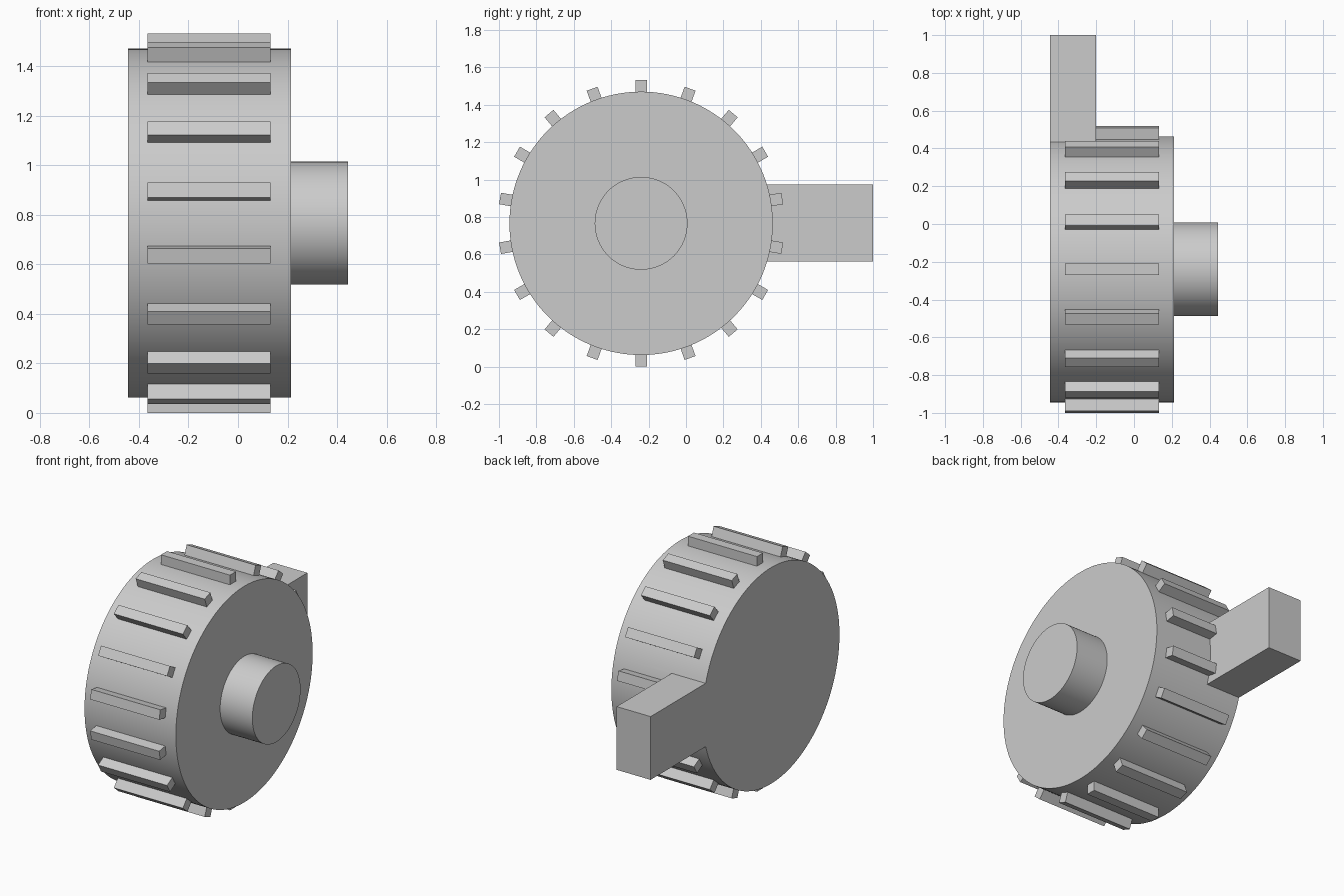
import bpy
import bmesh
import math
from mathutils import Matrix, Vector

cube = bpy.data.objects.get("Cube")
if cube:
    bpy.data.objects.remove(cube, do_unlink=True)

AXIS_Y, AXIS_Z = -0.24, 0.766      # wheel axis, running along x
DRUM_R, TOOTH_R = 0.704, 0.766
TEETH = 18

grey = bpy.data.materials.new("light grey")
grey.use_nodes = True
grey.diffuse_color = (0.6, 0.6, 0.6, 1)
grey.node_tree.nodes["Principled BSDF"].inputs["Base Color"].default_value = (0.6, 0.6, 0.6, 1)


def finish(name, bm):
    mesh = bpy.data.meshes.new(name)
    bm.to_mesh(mesh)
    bm.free()
    mesh.materials.append(grey)
    obj = bpy.data.objects.new(name, mesh)
    bpy.context.collection.objects.link(obj)
    return obj


def add_box(bm, low, high, turn=Matrix()):
    low, high = Vector(low), Vector(high)
    place = Matrix.Translation((low + high) / 2) @ Matrix.Diagonal((high - low).to_4d())
    bmesh.ops.create_cube(bm, size=1, matrix=turn @ place)


def cylinder(name, radius, x0, x1):
    bm = bmesh.new()
    place = Matrix.Translation(((x0 + x1) / 2, AXIS_Y, AXIS_Z)) @ Matrix.Rotation(math.pi / 2, 4, "Y")
    bmesh.ops.create_cone(bm, cap_ends=True, segments=128, radius1=radius,
                          radius2=radius, depth=x1 - x0, matrix=place)
    return finish(name, bm)


def smooth(obj):
    bpy.ops.object.select_all(action="DESELECT")
    obj.select_set(True)
    bpy.context.view_layer.objects.active = obj
    bpy.ops.object.shade_smooth_by_angle(angle=math.radians(30))


# Drum and the axle stub on its left face
drum = cylinder("drum", DRUM_R, -0.445, 0.213)
axle = cylinder("axle", 0.248, 0.213, 0.445)

# Rectangular arm, fused flush into the drum
bm = bmesh.new()
add_box(bm, (-0.445, 0.2, 0.561), (-0.2, 1.0, 0.973))
arm = finish("arm", bm)
union = drum.modifiers.new("fuse arm", "BOOLEAN")
union.operation = "UNION"
union.solver = "EXACT"
union.object = arm
bpy.context.view_layer.objects.active = drum
bpy.ops.object.modifier_apply(modifier=union.name)
bpy.data.objects.remove(arm, do_unlink=True)
drum.name = "drum_with_arm"

# Ring of tread teeth
bm = bmesh.new()
for i in range(TEETH):
    turn = Matrix.Translation((0, AXIS_Y, AXIS_Z)) @ Matrix.Rotation(math.tau * i / TEETH, 4, "X")
    add_box(bm, (-0.365, -0.031, DRUM_R - 0.02), (0.132, 0.031, TOOTH_R), turn)
finish("tread_teeth", bm)

smooth(drum)
smooth(axle)
